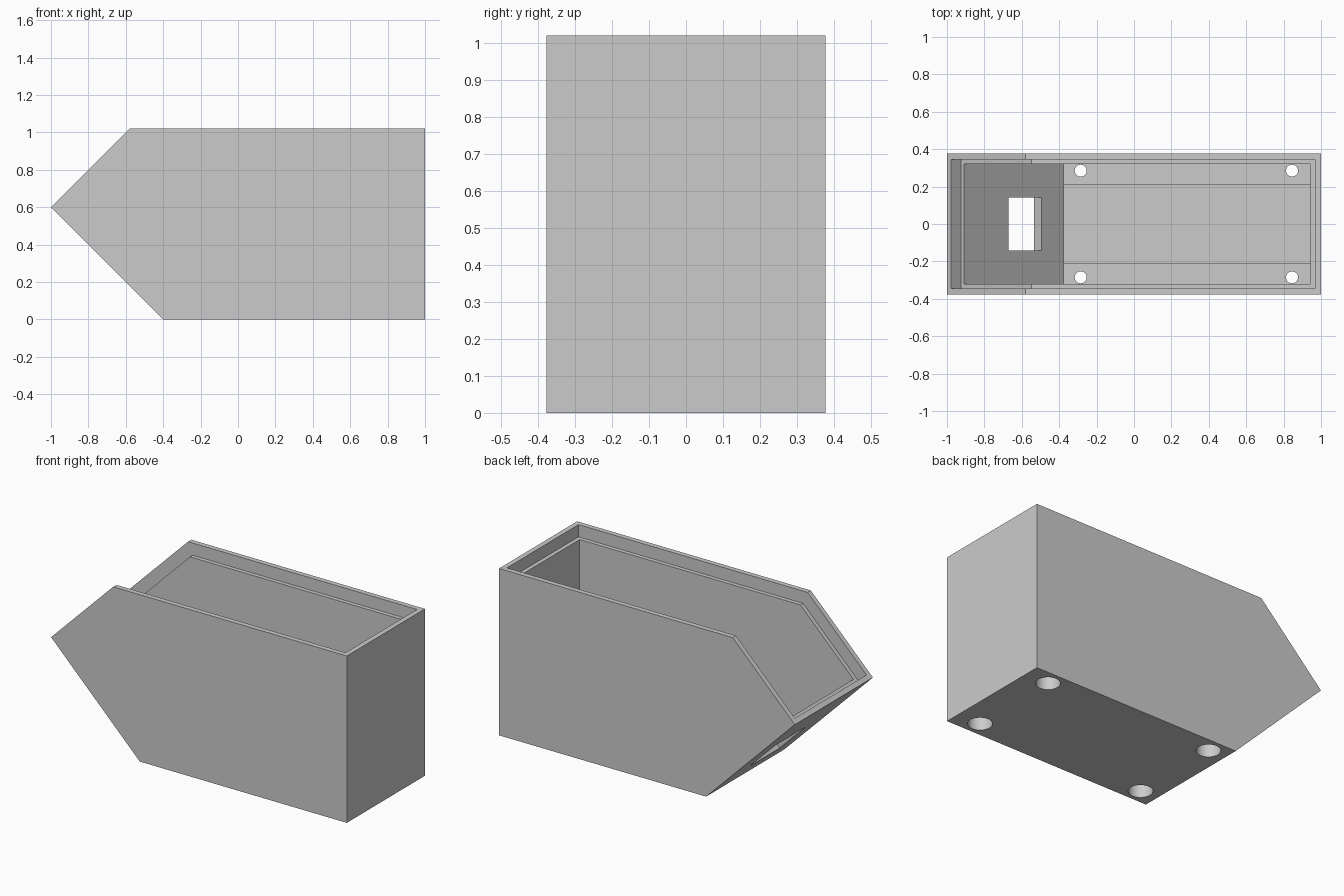
import bpy, bmesh
from math import radians
from mathutils import Matrix

cube = bpy.data.objects.get("Cube")
if cube:
    bpy.data.objects.remove(cube, do_unlink=True)

HALF_WIDTH = 0.377
WALL = 0.056
RIM = 0.031

grey = bpy.data.materials.new("plain grey")
grey.use_nodes = True
grey.diffuse_color = (0.6, 0.6, 0.6, 1)
grey.node_tree.nodes["Principled BSDF"].inputs["Base Color"].default_value = (0.6, 0.6, 0.6, 1)


def finish(name, bm):
    bmesh.ops.recalc_face_normals(bm, faces=bm.faces)
    mesh = bpy.data.meshes.new(name)
    bm.to_mesh(mesh)
    bm.free()
    mesh.materials.append(grey)
    obj = bpy.data.objects.new(name, mesh)
    bpy.context.collection.objects.link(obj)
    return obj


def prism(name, profile, half):
    """Extrude an x-z profile evenly across y."""
    bm = bmesh.new()
    face = bm.faces.new([bm.verts.new((x, -half, z)) for x, z in profile])
    new = bmesh.ops.extrude_face_region(bm, geom=[face])["geom"]
    bmesh.ops.translate(bm, vec=(0, 2 * half, 0),
                        verts=[v for v in new if isinstance(v, bmesh.types.BMVert)])
    return finish(name, bm)


def box(name, centre, size, turn=0):
    bm = bmesh.new()
    matrix = (Matrix.Translation(centre) @ Matrix.Rotation(radians(turn), 4, 'Y')
              @ Matrix.Diagonal((*size, 1)))
    bmesh.ops.create_cube(bm, size=1, matrix=matrix)
    return finish(name, bm)


def cylinder(name, x, y, radius, bottom, top):
    bm = bmesh.new()
    bmesh.ops.create_cone(bm, cap_ends=True, segments=40, radius1=radius, radius2=radius,
                          depth=top - bottom,
                          matrix=Matrix.Translation((x, y, (top + bottom) / 2)))
    return finish(name, bm)


def combine(target, tool, operation):
    """Apply a boolean and throw the tool away."""
    mod = target.modifiers.new(operation, 'BOOLEAN')
    mod.operation = operation
    mod.solver = 'EXACT'
    mod.object = tool
    bpy.context.view_layer.objects.active = target
    bpy.ops.object.modifier_apply(modifier=mod.name)
    bpy.data.objects.remove(tool, do_unlink=True)


# Outer shell
shell = prism("bin_shell", [(-0.4, 0), (1, 0), (1, 1.02), (-0.58, 1.02), (-1, 0.6)], HALF_WIDTH)

# Main cavity, open on the top and the upper slope
combine(shell, prism("cavity", [(-0.378, WALL), (1 - WALL, WALL), (1 - WALL, 1.5),
                                (-1.3, 1.5), (-1.3, 0.978)], HALF_WIDTH - WALL), 'DIFFERENCE')

# Stepped ledge around the opening
combine(shell, prism("ledge", [(-0.925, 0.569), (-0.549, 0.945), (1 - RIM, 0.945),
                               (1 - RIM, 1.5), (-1.3, 1.5), (-1.3, 0.944)],
                     HALF_WIDTH - RIM), 'DIFFERENCE')

# Raised rails along both sides of the floor
for side in (-1, 1):
    combine(shell, box("floor_rail", (0.297, side * 0.285, 0.09), (1.346, 0.146, 0.12)), 'UNION')

# Window through the lower slope
combine(shell, box("window", (-0.602, 0, 0.241), (0.247, 0.284, 0.3), 45), 'DIFFERENCE')

# Screw holes with wide recesses underneath
for x in (-0.285, 0.845):
    for y in (-0.285, 0.285):
        combine(shell, cylinder("recess", x, y, 0.067, -0.1, 0.1), 'DIFFERENCE')
        combine(shell, cylinder("screw_hole", x, y, 0.032, 0.05, 0.25), 'DIFFERENCE')

# Smooth the round holes, keep every edge sharp
bpy.ops.object.select_all(action='DESELECT')
shell.select_set(True)
bpy.context.view_layer.objects.active = shell
bpy.ops.object.shade_smooth_by_angle(angle=radians(30))
